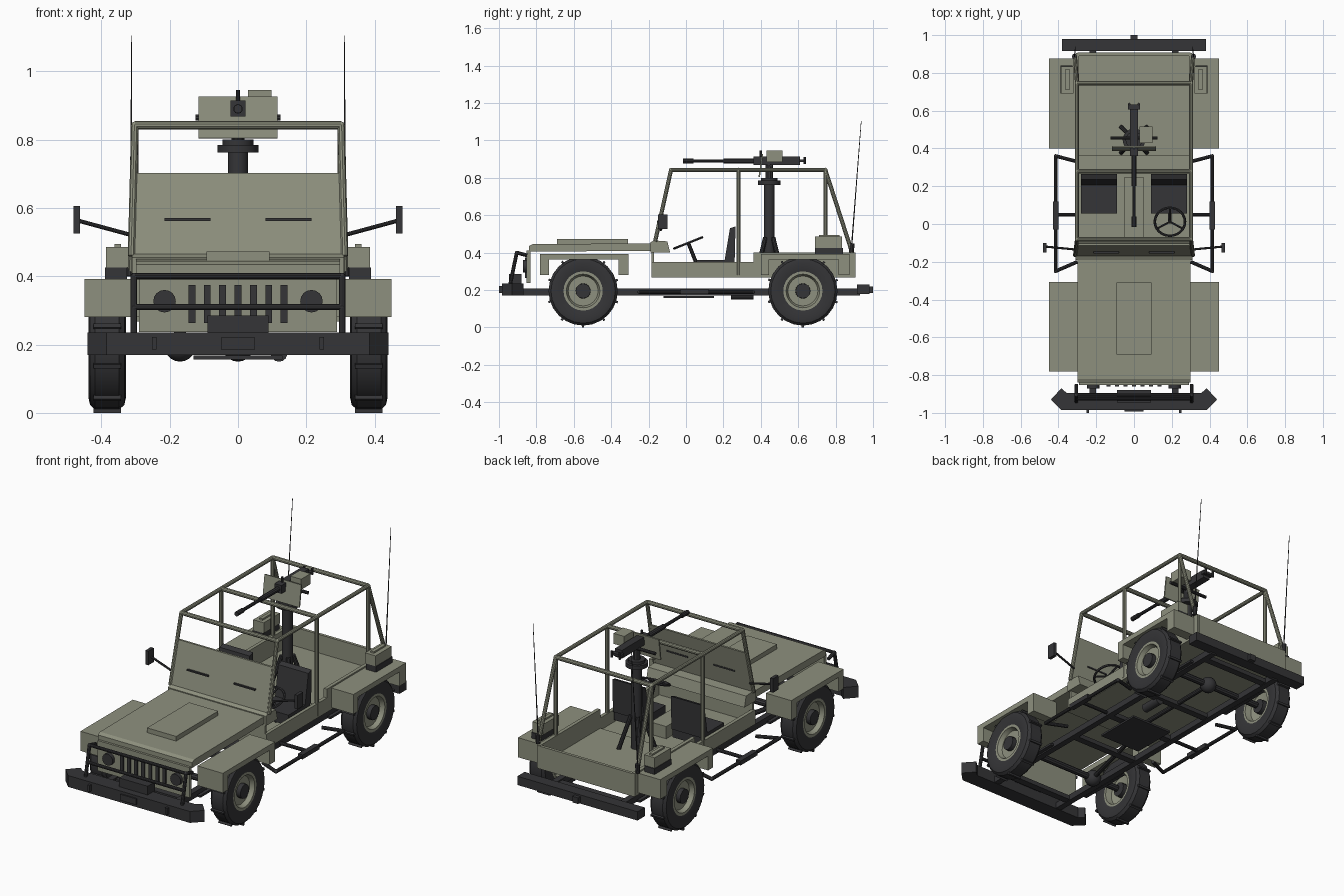
import bpy, bmesh, math
from mathutils import Vector, Matrix

if "Cube" in bpy.data.objects:
    bpy.data.objects.remove(bpy.data.objects["Cube"])

def material(name, c):
    m = bpy.data.materials.new(name)
    m.diffuse_color = (*c, 1)
    m.use_nodes = True
    m.node_tree.nodes["Principled BSDF"].inputs["Base Color"].default_value = m.diffuse_color
    return m

TAN = material("olive_paint", (0.27, 0.28, 0.21))
DARK = material("dark_metal", (0.035, 0.035, 0.038))

def finish(name, bm, mat, smooth=False):
    bmesh.ops.recalc_face_normals(bm, faces=bm.faces)
    me = bpy.data.meshes.new(name)
    bm.to_mesh(me)
    bm.free()
    ob = bpy.data.objects.new(name, me)
    bpy.context.collection.objects.link(ob)
    me.materials.append(mat)
    if smooth:
        bpy.context.view_layer.objects.active = ob
        ob.select_set(True)
        bpy.ops.object.shade_smooth_by_angle(angle=math.radians(35))
        ob.select_set(False)
    return ob

def box(name, x, y, z, mat=TAN, mirror=False, rot=None):
    for s in ((1, -1) if mirror else (1,)):
        bm = bmesh.new()
        c = Vector((s * (x[0] + x[1]) / 2, sum(y) / 2, sum(z) / 2))
        size = (x[1] - x[0], y[1] - y[0], z[1] - z[0], 1)
        M = Matrix.Translation(c)
        if rot:
            M = M @ Matrix.Rotation(s * rot[0] if rot[1] != 'X' else rot[0], 4, rot[1])
        bmesh.ops.create_cube(bm, size=1, matrix=M @ Matrix.Diagonal(size))
        finish(name, bm, mat)

def tube(name, pts, r, mat=TAN, mirror=False, n=10, r2=None):
    for s in ((1, -1) if mirror else (1,)):
        bm = bmesh.new()
        P = [Vector((s * p[0], p[1], p[2])) for p in pts]
        for a, b in zip(P, P[1:]):
            d = b - a
            M = Matrix.Translation((a + b) / 2) @ d.to_track_quat('Z', 'Y').to_matrix().to_4x4()
            bmesh.ops.create_cone(bm, cap_ends=True, segments=n, radius1=r,
                                  radius2=r if r2 is None else r2, depth=d.length, matrix=M)
        for p in P[1:-1]:
            bmesh.ops.create_icosphere(bm, subdivisions=2, radius=r, matrix=Matrix.Translation(p))
        finish(name, bm, mat, True)

def prism(name, yz, x0, x1, mat=TAN, mirror=False):
    for s in ((1, -1) if mirror else (1,)):
        bm = bmesh.new()
        f = bm.faces.new([bm.verts.new((s * x0, y, z)) for y, z in yz])
        g = bmesh.ops.extrude_face_region(bm, geom=[f])["geom"]
        bmesh.ops.translate(bm, vec=(s * (x1 - x0), 0, 0),
                            verts=[v for v in g if isinstance(v, bmesh.types.BMVert)])
        finish(name, bm, mat)

def lathe(name, prof, center, axis, mat, n=24, closed=True):
    # profile of (radius, distance along axis)
    bm = bmesh.new()
    M = Matrix.Translation(center) @ Vector(axis).to_track_quat('Z', 'Y').to_matrix().to_4x4()
    rings = []
    for k in range(n):
        a = 2 * math.pi * k / n
        rings.append([bm.verts.new(M @ Vector((r * math.cos(a), r * math.sin(a), h))) for r, h in prof])
    m = len(prof)
    for k in range(n):
        A, B = rings[k], rings[(k + 1) % n]
        for j in range(m if closed else m - 1):
            bm.faces.new((A[j], B[j], B[(j + 1) % m], A[(j + 1) % m]))
    finish(name, bm, mat, True)

# Wheels: tyre, tread lugs, rim, hub
TYRE = [(.105, -.045), (.15, -.055), (.172, -.05), (.185, -.035),
        (.185, .035), (.172, .05), (.15, .055), (.105, .045)]
RIM = [(.107, -.045), (.107, .045), (.09, .045), (.08, .02), (.04, .02), (.04, .0), (.085, -.01), (.092, -.045)]
for s in (1, -1):
    for y in (-.55, .625):
        c, ax = Vector((s * .383, y, .195)), (s, 0, 0)
        lathe("tyre", TYRE, c, ax, DARK)
        lathe("wheel_rim", RIM, c, ax, TAN)
        tube("wheel_hub", [c + Vector((s * -.03, 0, 0)), c + Vector((s * .045, 0, 0))], .04, DARK, n=12)
        bm = bmesh.new()
        for k in range(10):
            M = (Matrix.Translation(c) @ Matrix.Rotation(2 * math.pi * (k + .5) / 10 + .31, 4, 'X')
                 @ Matrix.Translation((0, 0, .185)) @ Matrix.Diagonal((.08, .012, .02, 1)))
            bmesh.ops.create_cube(bm, size=1, matrix=M)
        finish("tread_lugs", bm, DARK)

# Axles, differentials, chassis frame
for y, dx in ((-.55, -.17), (.625, 0)):
    tube("axle", [(-.34, y, .195), (.34, y, .195)], .018, DARK)
    bm = bmesh.new()
    bmesh.ops.create_uvsphere(bm, u_segments=16, v_segments=10, radius=.045,
                              matrix=Matrix.Translation((dx, y, .195)))
    finish("differential", bm, DARK, True)
    box("leaf_spring", (.24, .26), (y - .16, y + .16), (.175, .187), DARK, True)
tube("drive_shaft", [(0, -.1, .19), (0, .6, .195)], .013, DARK)
tube("drive_shaft", [(-.17, -.55, .195), (-.05, -.08, .19)], .013, DARK)
box("chassis_rail", (.2, .235), (-.9, .93), (.172, .207), DARK, True)
for y in (-.8, -.25, .05, .36, .85):
    box("cross_member", (-.21, .21), (y - .02, y + .02), (.175, .2), DARK)
box("skid_plate", (-.13, .13), (-.12, .15), (.157, .168), DARK)
tube("muffler", [(.12, .24, .175), (.12, .36, .175)], .025, DARK, n=14)
tube("side_step", [(.3, -.2, .19), (.415, -.25, .19), (.415, .36, .19), (.3, .33, .19)], .01, DARK, True)
tube("step_bracket", [(.22, .05, .19), (.415, .05, .19)], .01, DARK, True)
box("step_pad", (.4, .43), (-.03, .12), (.18, .205), DARK, True)

# Front bumper, winch, brush guard
box("front_bumper", (-.36, .36), (-.985, -.895), (.17, .235), DARK)
for s in (1, -1):
    bm = bmesh.new()
    vs = [bm.verts.new((s * x, y, .17)) for x, y in ((.35, -.985), (.385, -.985), (.44, -.93), (.385, -.87), (.35, -.9))]
    g = bmesh.ops.extrude_face_region(bm, geom=[bm.faces.new(vs)])["geom"]
    bmesh.ops.translate(bm, vec=(0, 0, .065), verts=[v for v in g if isinstance(v, bmesh.types.BMVert)])
    finish("bumper_wing", bm, DARK)
box("bumper_plate", (-.05, .05), (-.992, -.98), (.185, .22), DARK)
box("tow_hook", (.238, .252), (-1, -.98), (.185, .222), DARK, True)
box("winch", (-.09, .09), (-.945, -.88), (.23, .285), DARK)
tube("guard_post", [(.305, -.94, .23), (.305, -.905, .40), (.305, -.85, .385)], .01, DARK, True)
tube("guard_top_bar", [(-.31, -.905, .40), (.31, -.905, .40)], .009, DARK)
tube("guard_lower_bar", [(-.31, -.925, .31), (.31, -.925, .31)], .009, DARK)

# Rear bumper and hitch
box("rear_bumper", (-.38, .38), (.915, .98), (.18, .23), DARK)
box("tow_hitch", (-.018, .018), (.97, 1), (.185, .22), DARK)

# Grille with slots and headlights
box("grille_panel", (-.29, .29), (-.853, -.832), (.237, .41))
for k in range(-3, 4):
    box("grille_slot", (k * .045 - .01, k * .045 + .01), (-.86, -.85), (.263, .375), DARK)
tube("headlight", [(.215, -.872, .327), (.215, -.84, .327)], .033, DARK, True, n=16)

# Hood, cowl, fenders
prism("hood", [(-.84, .405), (-.84, .435), (-.82, .445), (-.17, .45), (-.17, .41)], -.298, .298)
box("hood_bulge", (-.092, .092), (-.69, -.31), (.44, .473))
prism("cowl", [(-.19, .40), (-.19, .455), (-.17, .465), (-.1, .46), (-.085, .40)], -.31, .31)
box("firewall", (-.3, .3), (-.185, -.172), (.27, .41))
def fender(name, a, b, c, d):
    prism(name, [(a, .28), (a, .392), (d, .392), (d, .28), (c, .28), (c, .362), (b, .362), (b, .28)], .29, .45, TAN, True)
fender("front_fender", -.78, -.733, -.36, -.308)
fender("rear_fender", .40, .443, .815, .875)

# Tub
box("floor", (-.3, .3), (-.185, .905), (.268, .28))
box("door_sill", (.29, .31), (-.185, .36), (.268, .35), TAN, True)
box("tub_side", (.29, .31), (.36, .905), (.268, .40), TAN, True)
box("tailgate", (-.3, .3), (.89, .907), (.268, .398))
box("rear_floor_step", (-.29, .29), (.36, .89), (.28, .292))
box("centre_tunnel", (-.05, .05), (-.08, .25), (.28, .35))

# Armoured windscreen with vision slits
prism("windscreen_plate", [(-.17, .46), (-.115, .703), (-.103, .703), (-.158, .46)], -.307, .307)
box("vision_slit", (.08, .215), (-.156, -.13), (.562, .57), DARK, True)

# Roll cage
tube("cage_side", [(.312, -.165, .46), (.302, -.08, .842), (.302, .745, .842), (.312, .885, .41)], .011, TAN, True)
for y in (-.08, .28, .745):
    tube("cage_crossbar", [(-.302, y, .842), (.302, y, .842)], .012)
tube("cage_mid_post", [(.302, .28, .84), (.302, .28, .28)], .011, TAN, True)
tube("cage_rear_post", [(.302, .745, .84), (.302, .745, .38)], .011, TAN, True)

# Mirrors
tube("mirror_arm", [(.31, -.135, .52), (.465, -.12, .562)], .006, DARK, True)
box("mirror", (.462, .481), (-.15, -.1), (.525, .605), DARK, True)

# Seats, steering wheel
box("seat_cushion", (.09, .28), (.055, .25), (.30, .36), DARK, True)
prism("seat_back", [(.205, .35), (.235, .53), (.265, .54), (.26, .35)], .09, .28, DARK, True)
wc, wn = Vector((.19, .012, .452)), Vector((0, -.37, .93))
lathe("steering_wheel", [(.08 + .007 * math.cos(a), .007 * math.sin(a)) for a in
      [k * math.pi / 3 for k in range(6)]], wc, wn, DARK)
for a in (0, 2.09, 4.19):
    q = wn.to_track_quat('Z', 'Y')
    tube("wheel_spoke", [wc, wc + q @ Vector((.08 * math.sin(a), .08 * math.cos(a), 0))], .006, DARK, n=6)
tube("steering_column", [wc, wc - wn * .17], .01, DARK)

# Side stowage and antennas
box("stowage_tray", (.325, .39), (.69, .84), (.39, .425), DARK, True)
box("stowage_box", (.32, .387), (.69, .835), (.425, .485), TAN, True)
box("stowage_lid", (.342, .362), (.71, .82), (.485, .494), TAN, True)
tube("antenna_base", [(.315, .885, .40), (.315, .888, .45)], .013, DARK, True)
tube("antenna", [(.315, .886, .44), (.311, .937, 1.105)], .0035, DARK, True, n=6, r2=.0015)

# Gun pedestal
G = .445
tube("pedestal", [(0, G, .285), (0, G, .79)], .029, DARK, n=16)
tube("pedestal_collar", [(0, G, .762), (0, G, .785)], .06, DARK, n=16)
tube("pedestal_head", [(0, G, .785), (0, G, .80)], .045, DARK, n=16)
for k in range(4):
    a = math.pi / 4 + k * math.pi / 2
    dx, dy = math.cos(a), math.sin(a)
    tube("pedestal_brace", [(.03 * dx, G + .03 * dy, .48), (.095 * dx, G + .095 * dy, .29)], .012, DARK)
tube("gun_pintle", [(0, G, .79), (0, G, .87)], .02, DARK)

# Machine gun and shield
box("gun_receiver", (-.022, .022), (.36, .61), (.868, .915), DARK)
tube("gun_jacket", [(0, .2, .89), (0, .38, .89)], .014, DARK)
tube("gun_barrel", [(0, 0, .89), (0, .21, .89)], .009, DARK)
tube("muzzle", [(0, -.015, .89), (0, .04, .89)], .013, DARK)
tube("gun_sight", [(0, .4, .91), (0, .4, .945)], .006, DARK)
tube("gun_grip", [(.025, .635, .875), (.025, .635, .91)], .007, DARK, True)
box("grip_bracket", (-.032, .032), (.605, .632), (.884, .898), DARK)
tube("cradle_bar", [(-.125, .455, .865), (.125, .455, .865)], .009, DARK)
box("ammo_box", (.03, .098), (.43, .515), (.885, .945))
box("gun_shield", (-.116, .116), (.396, .404), (.803, .927), TAN, rot=(math.radians(-8), 'X'))
